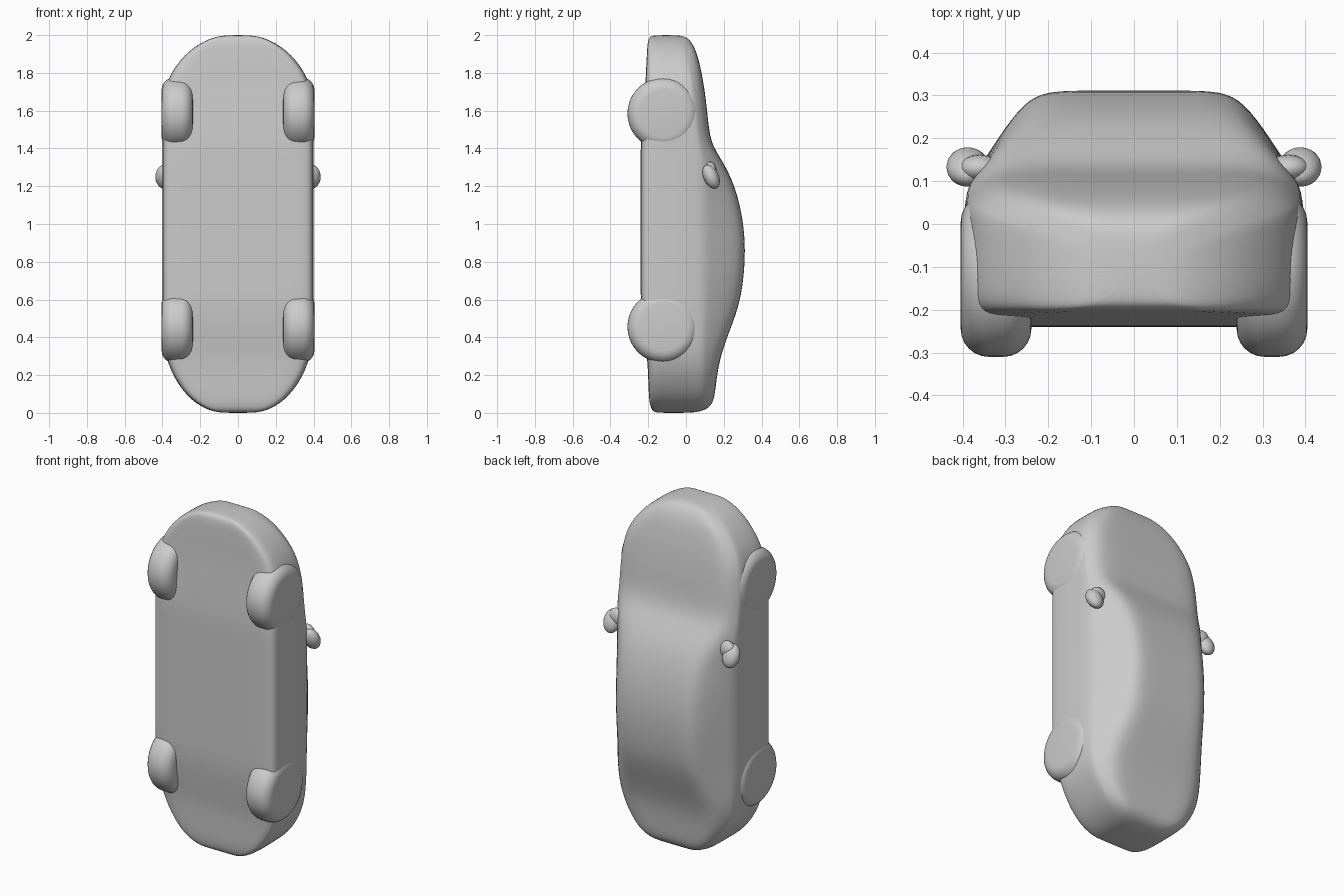
import bpy, bmesh, math
from mathutils import Matrix, Vector

if "Cube" in bpy.data.objects:
    bpy.data.objects.remove(bpy.data.objects["Cube"])

grey = bpy.data.materials.new("plain grey")
grey.diffuse_color = (0.6, 0.6, 0.6, 1)
grey.use_nodes = True
grey.node_tree.nodes["Principled BSDF"].inputs["Base Color"].default_value = grey.diffuse_color


def make_object(name, bm):
    bmesh.ops.recalc_face_normals(bm, faces=bm.faces)
    for f in bm.faces:
        f.smooth = True
    mesh = bpy.data.meshes.new(name)
    bm.to_mesh(mesh)
    bm.free()
    mesh.materials.append(grey)
    ob = bpy.data.objects.new(name, mesh)
    bpy.context.collection.objects.link(ob)
    return ob


# Body stations from tail to nose: height z, half width, underside y, top y
stations = [
    (0.00, 0.06, -0.14, 0.00), (0.005, 0.13, -0.175, 0.08),
    (0.035, 0.20, -0.19, 0.135), (0.09, 0.272, -0.197, 0.152),
    (0.19, 0.342, -0.20, 0.163), (0.29, 0.38, -0.205, 0.18),
    (0.40, 0.396, -0.222, 0.217), (0.56, 0.40, -0.24, 0.28),
    (0.70, 0.40, -0.24, 0.304), (0.86, 0.40, -0.24, 0.315),
    (1.02, 0.40, -0.24, 0.303), (1.20, 0.40, -0.24, 0.262),
    (1.34, 0.40, -0.24, 0.19), (1.43, 0.40, -0.24, 0.128),
    (1.58, 0.40, -0.228, 0.114), (1.70, 0.39, -0.217, 0.10),
    (1.80, 0.358, -0.212, 0.083), (1.90, 0.28, -0.207, 0.06),
    (1.955, 0.205, -0.204, 0.035), (1.99, 0.13, -0.195, 0.005),
    (2.00, 0.06, -0.17, -0.04),
]
CABIN = (0.98, 0.905, 0.79, 0.645, 0.51, 0.25, 0)
HOOD = (0.99, 0.96, 0.91, 0.81, 0.62, 0.3, 0)
RISE = (0, 0.22, 0.53, 0.88, 1.0, 1.0, 1.0)


def section(w, b, t):
    """Closed outline: flat underside, upright sides, tapered upper part."""
    s = min(0.08, t - 0.07)
    k = min(1, max(0, (t - s - 0.07) / 0.13))
    e = w / 0.4
    half = [(0, b), (w * 0.5, b), (w - 0.06 * e, b), (w - 0.01 * e, b + 0.012),
            (w, b + 0.06), (w, b + 0.55 * (s - b))]
    half += [(w * (h + (c - h) * k), s + r * (t - s))
             for c, h, r in zip(CABIN, HOOD, RISE)]
    return half + [(-x, y) for x, y in half[-2:0:-1]]


bm = bmesh.new()
rings = [[bm.verts.new((x, y, z)) for x, y in section(w, b, t)]
         for z, w, b, t in stations]
for lower, upper in zip(rings, rings[1:]):
    n = len(lower)
    for i in range(n):
        j = (i + 1) % n
        bm.faces.new((lower[i], lower[j], upper[j], upper[i]))
bm.faces.new(rings[0])
bm.faces.new(rings[-1])
body = make_object("car_body", bm)
sub = body.modifiers.new("smooth", 'SUBSURF')
sub.levels = sub.render_levels = 2

for side, label in ((1, "right"), (-1, "left")):
    # Rounded wheels, half sunk into the underside
    for z, end in ((1.585, "front"), (0.455, "rear")):
        bm = bmesh.new()
        bmesh.ops.create_cone(
            bm, cap_ends=True, segments=40, radius1=0.19, radius2=0.19, depth=0.165,
            matrix=Matrix.Translation((side * 0.322, -0.12, z))
            @ Matrix.Rotation(math.pi / 2, 4, 'Y'))
        wheel = make_object(f"{end}_{label}_wheel", bm)
        bev = wheel.modifiers.new("round", 'BEVEL')
        bev.width, bev.segments = 0.065, 6
        bev.limit_method, bev.angle_limit = 'ANGLE', math.radians(40)

    # Side mirror with a short stalk
    bm = bmesh.new()
    bmesh.ops.create_uvsphere(
        bm, u_segments=20, v_segments=12, radius=1,
        matrix=Matrix.Translation((side * 0.388, 0.133, 1.25))
        @ Matrix.Rotation(math.radians(25), 4, 'X')
        @ Matrix.Diagonal(Vector((0.05, 0.04, 0.068, 1))))
    make_object(f"{label}_mirror", bm)
    bm = bmesh.new()
    bmesh.ops.create_uvsphere(
        bm, u_segments=16, v_segments=10, radius=1,
        matrix=Matrix.Translation((side * 0.36, 0.13, 1.28))
        @ Matrix.Diagonal(Vector((0.05, 0.032, 0.05, 1))))
    make_object(f"{label}_mirror_stalk", bm)
